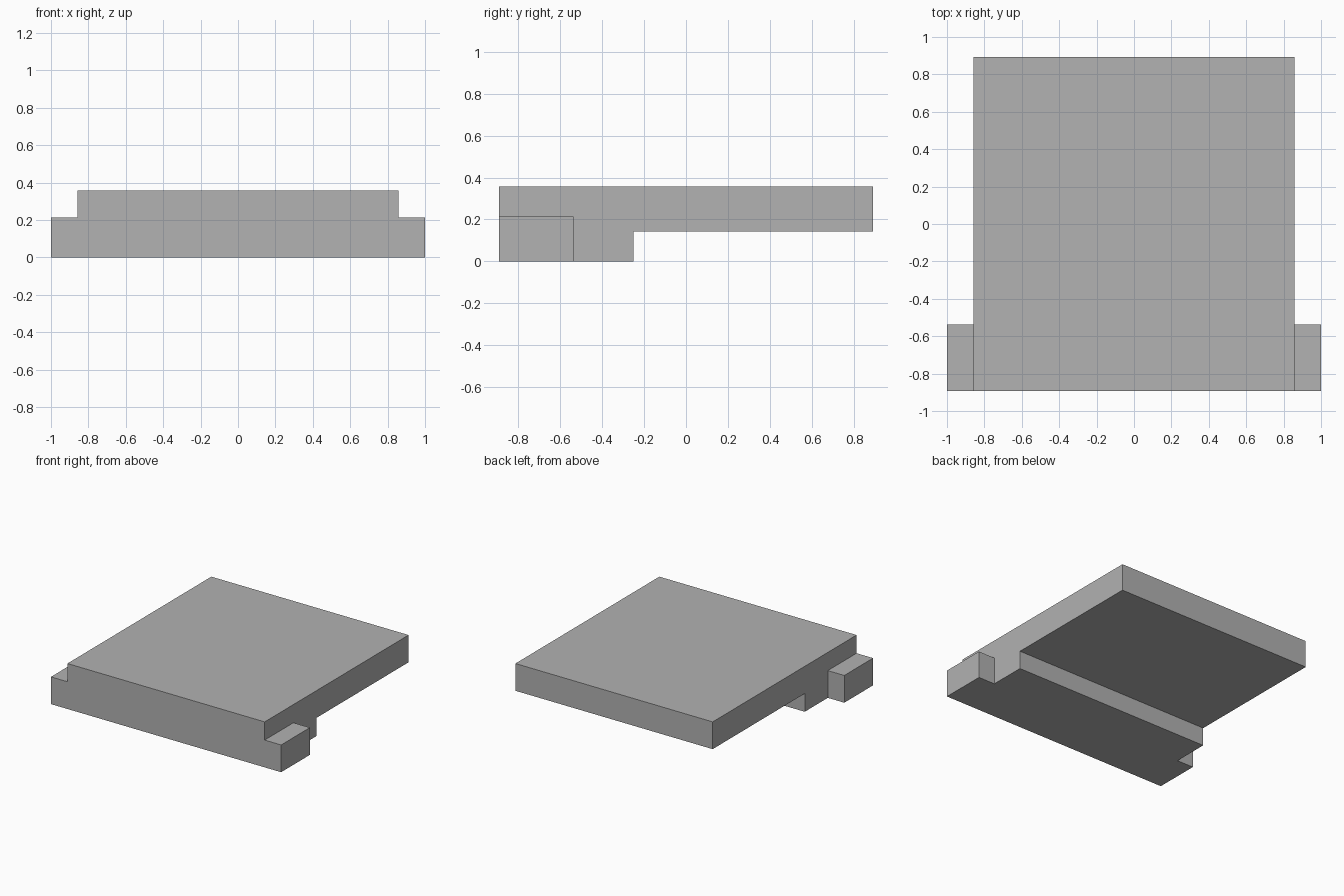
import bpy
import bmesh
from mathutils import Vector

if "Cube" in bpy.data.objects:
    bpy.data.objects.remove(bpy.data.objects["Cube"], do_unlink=True)

# Overall sizes
HALF_W, HALF_D, TOP = 0.857, 0.893, 0.357
SLAB_BOTTOM, FOOT_BACK = 0.143, -0.25
TAB_X, TAB_BACK, TAB_TOP = 1.0, -0.536, 0.214

grey = bpy.data.materials.new("plain_grey")
grey.use_nodes = True
colour = (0.445, 0.445, 0.445, 1)
grey.diffuse_color = colour
grey.node_tree.nodes["Principled BSDF"].inputs["Base Color"].default_value = colour

bm = bmesh.new()

# Slab with a thick front foot: side profile swept across the width
profile = [(-HALF_D, 0), (FOOT_BACK, 0), (FOOT_BACK, SLAB_BOTTOM),
           (HALF_D, SLAB_BOTTOM), (HALF_D, TOP), (-HALF_D, TOP)]
side = bm.faces.new([bm.verts.new((-HALF_W, y, z)) for y, z in profile])
sweep = bmesh.ops.extrude_face_region(bm, geom=[side], use_keep_orig=True)
bmesh.ops.translate(bm, vec=(2 * HALF_W, 0, 0),
                    verts=[v for v in sweep["geom"] if isinstance(v, bmesh.types.BMVert)])
bmesh.ops.recalc_face_normals(bm, faces=bm.faces[:])

# Outline the tabs on both sides of the foot
for point, normal in (((0, TAB_BACK, 0), (0, 1, 0)), ((0, 0, TAB_TOP), (0, 0, 1))):
    bmesh.ops.bisect_plane(bm, geom=bm.verts[:] + bm.edges[:] + bm.faces[:],
                           plane_co=point, plane_no=normal)

# Pull the tabs outwards
for sign in (-1, 1):
    patch = [f for f in bm.faces
             if f.normal.x * sign > 0.9
             and f.calc_center_median().y < TAB_BACK
             and f.calc_center_median().z < TAB_TOP]
    pulled = bmesh.ops.extrude_face_region(bm, geom=patch)
    bmesh.ops.translate(bm, vec=Vector((sign * (TAB_X - HALF_W), 0, 0)),
                        verts=[v for v in pulled["geom"] if isinstance(v, bmesh.types.BMVert)])

# Merge flat regions into single clean faces
bmesh.ops.recalc_face_normals(bm, faces=bm.faces[:])
bmesh.ops.dissolve_limit(bm, angle_limit=0.01, verts=bm.verts[:], edges=bm.edges[:])

mesh = bpy.data.meshes.new("slab_with_tabs")
bm.to_mesh(mesh)
bm.free()
mesh.materials.append(grey)
bpy.context.collection.objects.link(bpy.data.objects.new("slab_with_tabs", mesh))
